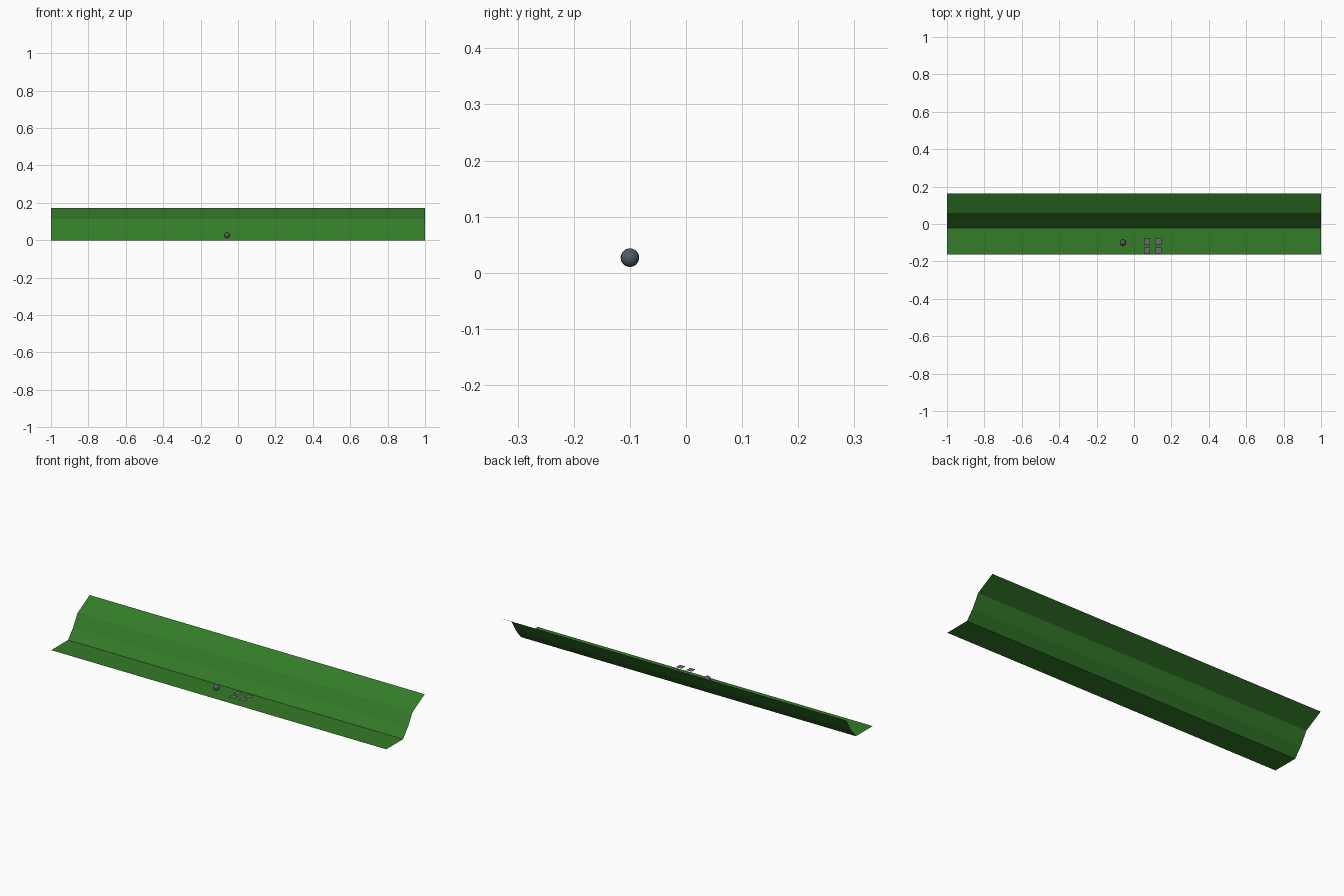
import bpy, bmesh

if "Cube" in bpy.data.objects:
    bpy.data.objects.remove(bpy.data.objects["Cube"])


def material(name, rgb):
    m = bpy.data.materials.new(name)
    m.diffuse_color = (*rgb, 1)
    m.use_nodes = True
    m.node_tree.nodes["Principled BSDF"].inputs["Base Color"].default_value = m.diffuse_color
    return m


green = material("leaf green", (0.034, 0.2, 0.022))
slate = material("slate grey", (0.085, 0.105, 0.125))
grey = material("mid grey", (0.15, 0.15, 0.165))


def add_object(name, bm, mat):
    mesh = bpy.data.meshes.new(name)
    bm.to_mesh(mesh)
    bm.free()
    mesh.materials.append(mat)
    ob = bpy.data.objects.new(name, mesh)
    bpy.context.collection.objects.link(ob)
    return ob


# Thin bent sheet: flat strip at the front, steep bank, gentler upper slope
profile = [(-0.164, 0), (-0.021, 0), (0.021, 0.05), (0.06, 0.115), (0.164, 0.172)]
bm = bmesh.new()
rows = [[bm.verts.new((x, y, z)) for x in (-1, 1)] for y, z in profile]
for a, b in zip(rows, rows[1:]):
    bm.faces.new((a[0], a[1], b[1], b[0]))
add_object("bent_sheet", bm, green)

# Four small flat plates hovering over the front strip
bm = bmesh.new()
h = 0.0165
for cx in (0.07, 0.13):
    for cy in (-0.141, -0.094):
        bm.faces.new([bm.verts.new((cx + sx * h, cy + sy * h, 0.0265))
                      for sx, sy in ((-1, -1), (1, -1), (1, 1), (-1, 1))])
add_object("small_plates", bm, grey)

# Small ball
bm = bmesh.new()
bmesh.ops.create_uvsphere(bm, u_segments=24, v_segments=14, radius=0.0165)
for f in bm.faces:
    f.smooth = True
ball = add_object("ball", bm, slate)
ball.location = (-0.059, -0.1, 0.027)
